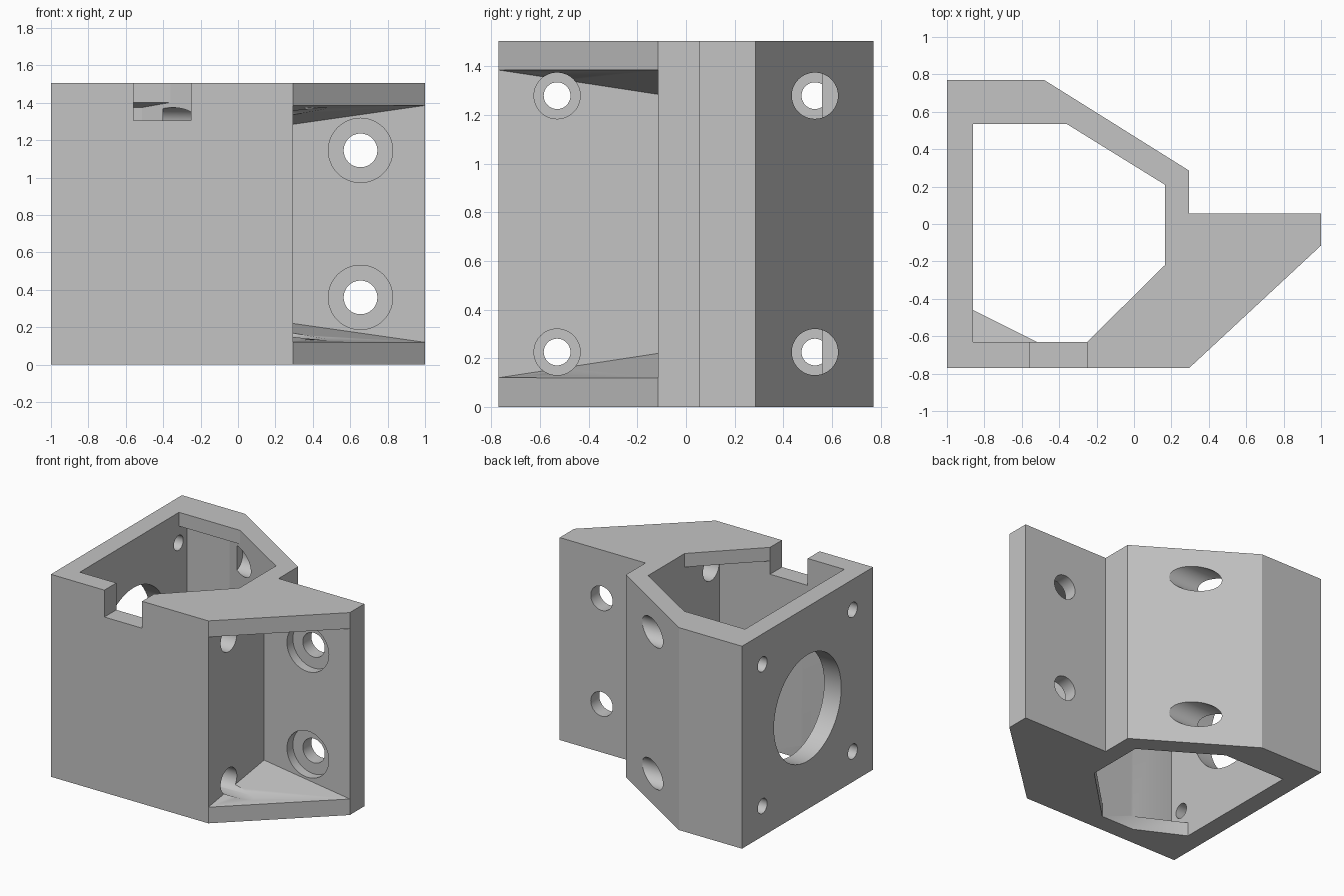
import bpy
import bmesh
from math import radians
from mathutils import Matrix

cube = bpy.data.objects.get("Cube")
if cube:
    bpy.data.objects.remove(cube, do_unlink=True)

HEIGHT = 1.505
MID = HEIGHT / 2
LIP = 0.10          # height of the rims above and below the cavity

grey = bpy.data.materials.new("plain grey")
grey.use_nodes = True
grey.diffuse_color = (0.55, 0.55, 0.55, 1)
grey.node_tree.nodes["Principled BSDF"].inputs["Base Color"].default_value = (0.55, 0.55, 0.55, 1)


def finish(bm, name):
    bmesh.ops.recalc_face_normals(bm, faces=bm.faces)
    mesh = bpy.data.meshes.new(name)
    bm.to_mesh(mesh)
    bm.free()
    mesh.materials.append(grey)
    obj = bpy.data.objects.new(name, mesh)
    bpy.context.collection.objects.link(obj)
    return obj


def prism(name, outline, lows, highs):
    """Upright prism whose floor and ceiling may slope."""
    bm = bmesh.new()
    low = [bm.verts.new((x, y, z)) for (x, y), z in zip(outline, lows)]
    high = [bm.verts.new((x, y, z)) for (x, y), z in zip(outline, highs)]
    bm.faces.new(low)
    bm.faces.new(high)
    n = len(outline)
    for i in range(n):
        j = (i + 1) % n
        bm.faces.new((low[i], low[j], high[j], high[i]))
    return finish(bm, name)


def straight(name, outline, low, high):
    return prism(name, outline, [low] * len(outline), [high] * len(outline))


def sloped(name, outline, insets):
    """Prism mirrored about mid height, inset per corner."""
    return prism(name, outline, insets, [HEIGHT - v for v in insets])


def rod(name, axis, start, end, a, z, radius, sides=64):
    """Cylinder along x or y; a is its other horizontal coordinate."""
    centre = (start + end) / 2
    if axis == 'X':
        place = Matrix.Translation((centre, a, z)) @ Matrix.Rotation(radians(90), 4, 'Y')
    else:
        place = Matrix.Translation((a, centre, z)) @ Matrix.Rotation(radians(90), 4, 'X')
    bm = bmesh.new()
    bmesh.ops.create_cone(bm, cap_ends=True, segments=sides, radius1=radius,
                          radius2=radius, depth=end - start, matrix=place)
    return finish(bm, name)


# Bracket body with the side flange
body = straight("motor_bracket", [
    (-1, -0.77), (0.295, -0.77), (1, -0.115), (1, 0.055),
    (0.295, 0.055), (0.295, 0.285), (-0.48, 0.77), (-1, 0.77)], 0, HEIGHT)

cutters = []

# Shaft open at top and bottom
cutters.append(straight("shaft_cutter", [
    (-0.86, -0.46), (-0.52, -0.63), (-0.25, -0.63), (0.165, -0.22),
    (0.165, 0.21), (-0.36, 0.535), (-0.86, 0.535)], -0.1, HEIGHT + 0.1))

# Cavity widened behind the rims
cutters.append(sloped("back_recess_cutter", [
    (-0.86, 0.525), (-0.344, 0.525), (-0.513, 0.63), (-0.86, 0.63)],
    [LIP, LIP, LIP + 0.03, LIP + 0.03]))
cutters.append(sloped("front_recess_cutter", [
    (-0.26, -0.63), (0.165, -0.63), (0.165, -0.21)],
    [LIP, LIP + 0.06, LIP]))
cutters.append(prism("corner_recess_cutter", [
    (-0.86, -0.45), (-0.86, -0.63), (-0.5, -0.63)],
    [LIP, LIP + 0.03, LIP], [HEIGHT + 0.1] * 3))

# Cable notch in the front wall
cutters.append(straight("cable_notch_cutter", [
    (-0.56, -0.9), (-0.25, -0.9), (-0.25, -0.6), (-0.56, -0.6)], 1.305, HEIGHT + 0.2))

# Triangular flange pocket with sloping floor and ceiling
cutters.append(sloped("flange_pocket_cutter", [
    (0.295, -0.115), (1.136, -0.115), (0.295, -0.901)], [0.22, 0.1, 0.1]))

# Motor face: large bore, screw holes and tool access holes
cutters.append(rod("bore_cutter", 'X', -1.2, -0.7, 0, MID, 0.395, 96))
for y in (-0.53, 0.53):
    for z in (MID - 0.527, MID + 0.527):
        cutters.append(rod("screw_cutter", 'X', -1.2, -0.7, y, z, 0.055, 48))
        cutters.append(rod("access_cutter", 'X', -0.4, 1.2, y, z, 0.095))

# Flange bolt holes with counterbores
for z in (MID - 0.393, MID + 0.393):
    cutters.append(rod("bolt_cutter", 'Y', -0.3, 0.3, 0.655, z, 0.09))
    cutters.append(rod("counterbore_cutter", 'Y', -0.25, -0.045, 0.655, z, 0.172))

# Carve the body
bpy.ops.object.select_all(action='DESELECT')
bpy.context.view_layer.objects.active = body
body.select_set(True)
for cutter in cutters:
    cutter.hide_render = True
    mod = body.modifiers.new(cutter.name, 'BOOLEAN')
    mod.operation = 'DIFFERENCE'
    mod.solver = 'EXACT'
    mod.object = cutter
    bpy.ops.object.modifier_apply(modifier=mod.name)
    bpy.data.objects.remove(cutter, do_unlink=True)

bpy.ops.object.shade_smooth_by_angle(angle=radians(30))
